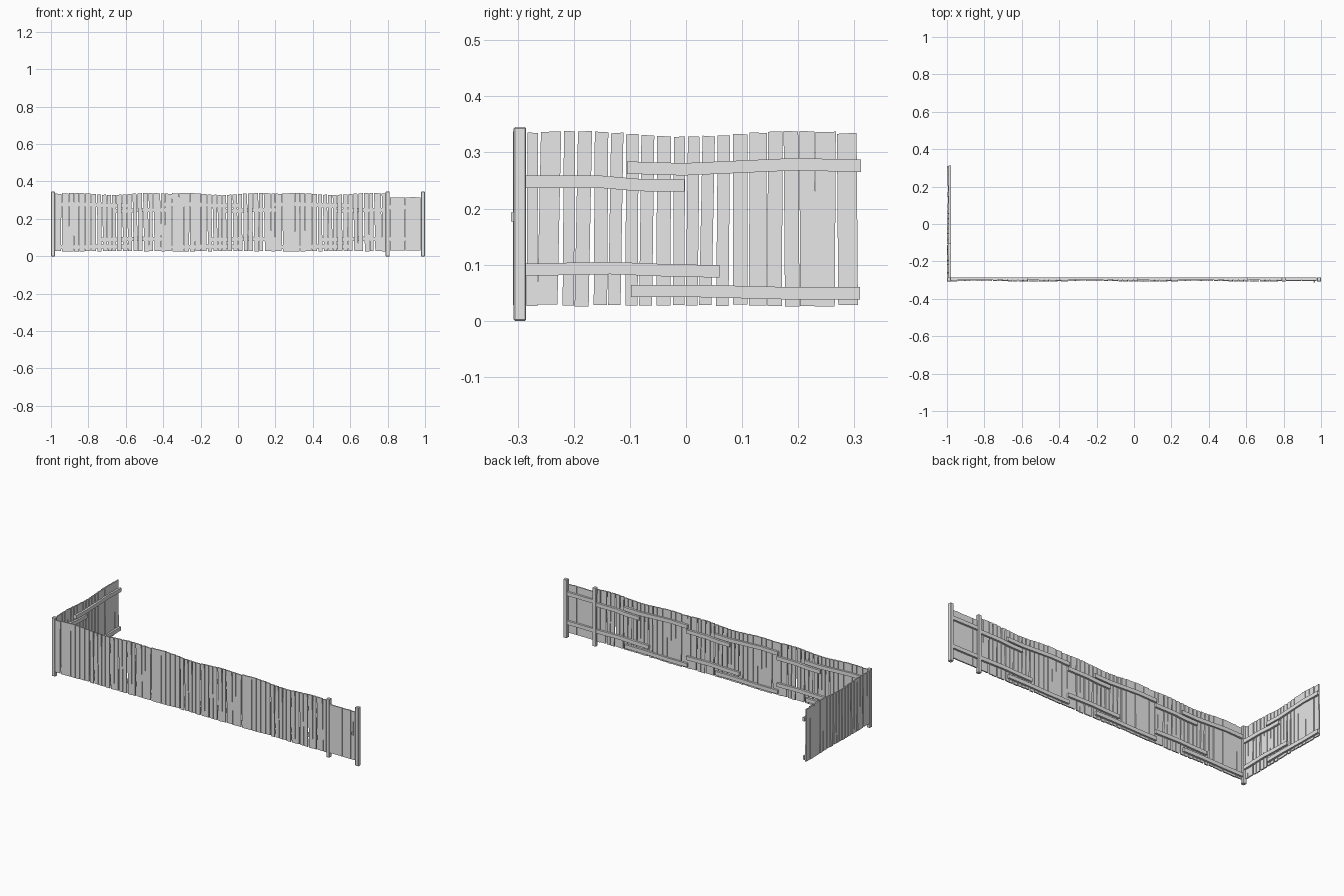
import bpy, bmesh, math, random
from mathutils import Matrix, Vector

cube = bpy.data.objects.get("Cube")
if cube:
    bpy.data.objects.remove(cube, do_unlink=True)

# One plain grey for the whole fence
grey = bpy.data.materials.new("plain grey")
grey.use_nodes = True
colour = (0.8, 0.8, 0.8, 1)
grey.diffuse_color = colour
grey.node_tree.nodes["Principled BSDF"].inputs["Base Color"].default_value = colour


def make_mesh(name, bm):
    bmesh.ops.recalc_face_normals(bm, faces=bm.faces)
    mesh = bpy.data.meshes.new(name)
    bm.to_mesh(mesh)
    bm.free()
    mesh.materials.append(grey)
    return mesh


def place(name, mesh, matrix=Matrix()):
    obj = bpy.data.objects.new(name, mesh)
    bpy.context.collection.objects.link(obj)
    obj.matrix_world = matrix
    return obj


def loft(bm, rings):
    """Join four-cornered rings into one closed beam."""
    loops = [[bm.verts.new(p) for p in ring] for ring in rings]
    for a, b in zip(loops, loops[1:]):
        for i in range(4):
            j = (i + 1) % 4
            bm.faces.new((a[i], a[j], b[j], b[i]))
    bm.faces.new(loops[0])
    bm.faces.new(loops[-1])


def board(bm, left, right, bottom, top, depth, lean=0, thick=0.007, slant=0):
    """Upright plank: leans sideways towards its foot."""
    rings = []
    for t in (0, 0.5, 1):
        z = bottom + (top - bottom) * t
        s = lean * (1 - t)
        tip = slant * t
        rings.append([(left + s, depth, z - tip), (right + s, depth, z + tip),
                      (right + s, depth + thick, z + tip), (left + s, depth + thick, z - tip)])
    loft(bm, rings)


def rail(bm, path, height=0.022, back=-0.011, front=0.001):
    """Bent horizontal bar through (along, z) points."""
    h = height / 2
    loft(bm, [[(u, back, z - h), (u, front, z - h), (u, front, z + h), (u, back, z + h)]
              for u, z in path])


# Fence panel: local x runs along the fence, local y points outward
LENGTH = 0.59
random.seed(4)
edges = [0, 0.022, 0.05, 0.075, 0.106, 0.138, 0.166, 0.197, 0.221, 0.252, 0.281, 0.307,
         0.336, 0.362, 0.391, 0.42, 0.447, 0.476, 0.504, 0.54, 0.573, 0.59]
edges = [0, 0.024, 0.065, 0.09, 0.12, 0.149, 0.176, 0.203, 0.231, 0.261, 0.286, 0.312,
         0.339, 0.366, 0.397, 0.43, 0.458, 0.486, 0.515, 0.553, LENGTH]
bm = bmesh.new()
for a, b in zip(edges, edges[1:]):
    mid = (a + b) / 2
    gap = 0.0025 if mid < 0.4 else 0.001
    top = 0.333 + 0.005 * math.cos((mid - 0.485) * math.tau / 0.4)
    lean = random.uniform(-0.003, 0.003) - (0.004 if 0.04 < mid < 0.34 else 0)
    depth = 0.002 * math.sin(mid * math.tau / LENGTH) + random.uniform(0, 0.002)
    board(bm, a + gap, b - gap, 0.027 + random.uniform(-0.002, 0.002), top, depth,
          lean, slant=random.uniform(-0.001, 0.001))
panel_boards = make_mesh("panel_boards", bm)

bm = bmesh.new()
rail(bm, [(0, 0.248), (0.13, 0.248), (0.2, 0.242), (0.282, 0.241)])
rail(bm, [(0, 0.091), (0.15, 0.094), (0.25, 0.09), (0.345, 0.088)])
rail(bm, [(0.18, 0.273), (0.28, 0.27), (0.48, 0.279), (0.597, 0.276)])
rail(bm, [(0.187, 0.053), (0.31, 0.053), (0.47, 0.049), (0.595, 0.049)])
panel_rails = make_mesh("panel_rails", bm)

# Three panels along the front, one down the side
FRONT_Y, SIDE_X, START = -0.298, -0.990, 0.79
spots = {"side": Matrix.Translation((SIDE_X, -0.285, 0)) @ Matrix.Rotation(math.pi / 2, 4, "Z")}
for i in range(3):
    spots["front_" + str(i + 1)] = (Matrix.Translation((START - i * LENGTH, FRONT_Y, 0))
                                    @ Matrix.Rotation(math.pi, 4, "Z"))
for name, matrix in spots.items():
    place(name + "_boards", panel_boards, matrix)
    place(name + "_rails", panel_rails, matrix)

# Square posts with softened edges
bm = bmesh.new()
bmesh.ops.create_cube(bm, size=1, matrix=Matrix.Translation((0, 0, 0.1725))
                      @ Matrix.Diagonal((0.022, 0.022, 0.345, 1)))
bmesh.ops.bevel(bm, geom=bm.edges[:], offset=0.002, segments=1, affect="EDGES")
post = make_mesh("post", bm)
for name, x in (("corner_post", -0.989), ("gate_hinge_post", 0.8), ("gate_latch_post", 0.989)):
    place(name, post, Matrix.Translation((x, -0.296, 0)))

# Gate: close-set boards, two rails and a latch handle
gate_spot = Matrix.Translation((0.977, FRONT_Y, 0)) @ Matrix.Rotation(math.pi, 4, "Z")
GATE = 0.166
bm = bmesh.new()
for i in range(6):
    board(bm, i * GATE / 6 + 0.0004, (i + 1) * GATE / 6 - 0.0004, 0.03,
          0.315 + random.uniform(-0.001, 0.001), random.uniform(0, 0.001))
place("gate_boards", make_mesh("gate_boards", bm), gate_spot)

bm = bmesh.new()
for z in (0.262, 0.092):
    rail(bm, [(0, z), (GATE, z)])
place("gate_rails", make_mesh("gate_rails", bm), gate_spot)

bm = bmesh.new()
board(bm, 0.010, 0.014, 0.18, 0.255, 0.007, thick=0.003)
board(bm, 0.008, 0.018, 0.177, 0.193, 0.009, thick=0.005)
place("gate_handle", make_mesh("gate_handle", bm), gate_spot)
